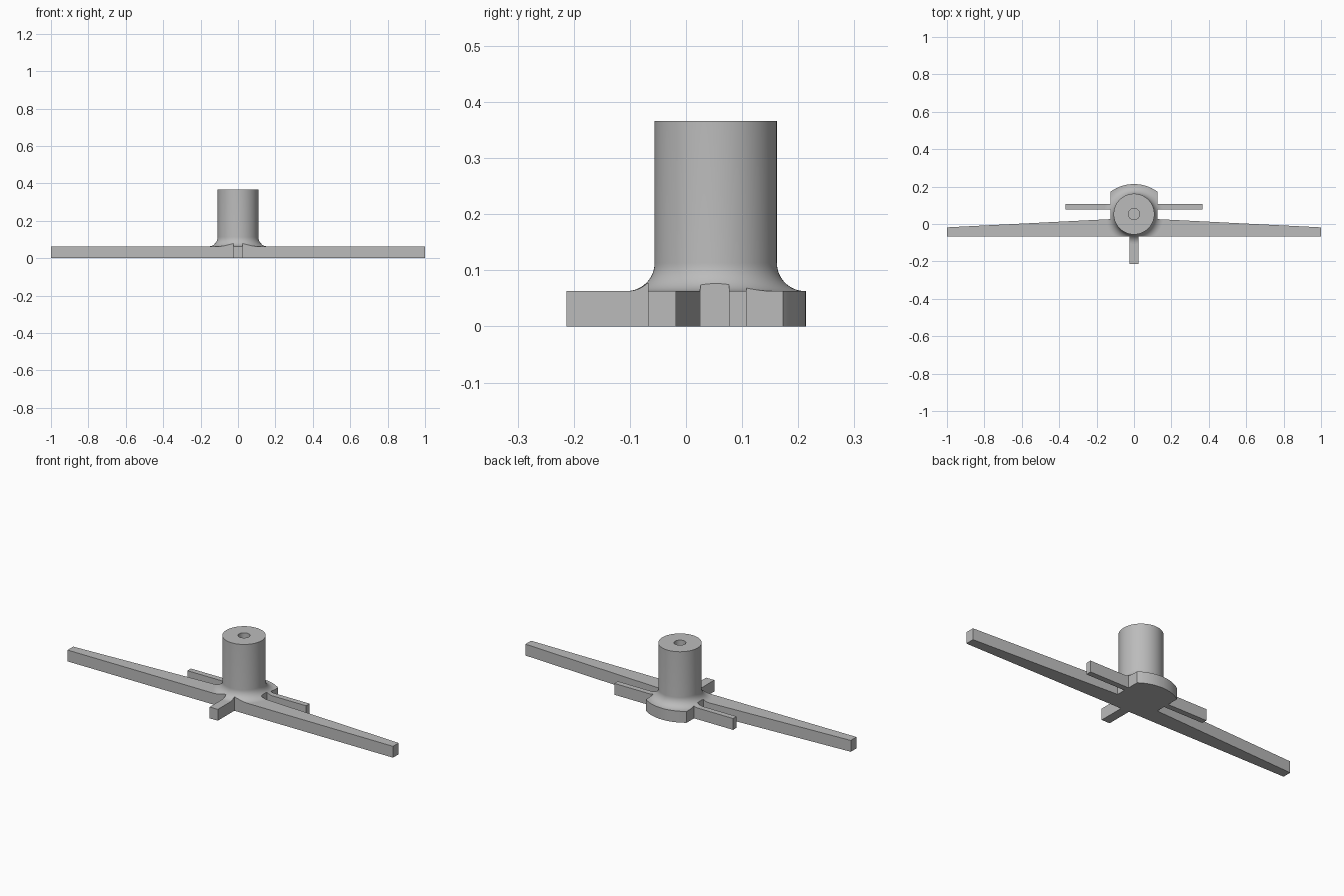
import bpy, bmesh, math

cube = bpy.data.objects.get("Cube")
if cube:
    bpy.data.objects.remove(cube, do_unlink=True)

AXIS_Y = 0.053      # post centre
PLATE = 0.063       # plate thickness
POST_R, POST_TOP = 0.109, 0.366
FILLET = 0.05
BORE_R, BORE_FLOOR = 0.03, 0.11
SIDE = 0.125        # flat hub sides
BACK_R = 0.2135     # rounded hub back

gray = bpy.data.materials.new("light_gray")
gray.use_nodes = True
color = (0.5, 0.5, 0.5, 1)
gray.diffuse_color = color
gray.node_tree.nodes["Principled BSDF"].inputs["Base Color"].default_value = color


def make_object(name, bm):
    bmesh.ops.recalc_face_normals(bm, faces=bm.faces)
    mesh = bpy.data.meshes.new(name)
    bm.to_mesh(mesh)
    bm.free()
    mesh.materials.append(gray)
    obj = bpy.data.objects.new(name, mesh)
    bpy.context.collection.objects.link(obj)
    return obj


# Post with a flared foot, turned from one profile that ends in a wide plate
profile = [(0, 0), (1.3, 0), (1.3, PLATE)]
for i in range(13):
    a = math.pi / 2 * i / 12
    profile.append((POST_R + FILLET * (1 - math.sin(a)),
                    PLATE + FILLET * (1 - math.cos(a))))
profile += [(POST_R, POST_TOP), (BORE_R, POST_TOP), (BORE_R, BORE_FLOOR), (0, BORE_FLOOR)]
bm = bmesh.new()
verts = [bm.verts.new((r, AXIS_Y, z)) for r, z in profile]
edges = [bm.edges.new(pair) for pair in zip(verts, verts[1:])]
bmesh.ops.spin(bm, geom=verts + edges, cent=(0, AXIS_Y, 0), axis=(0, 0, 1),
               angle=2 * math.pi, steps=96, use_merge=True)
bmesh.ops.remove_doubles(bm, verts=bm.verts, dist=1e-5)
body = make_object("post_and_arms", bm)

# Outline of hub, long arms, short arms and front tab; right half then mirrored
half = [(0.025, -0.213), (0.025, -0.068), (1, -0.068), (1, -0.018),
        (SIDE, 0.026), (SIDE, 0.077), (0.365, 0.077), (0.365, 0.108), (SIDE, 0.108)]
corner = math.asin(SIDE / BACK_R)
for i in range(12):
    a = corner * (1 - i / 12)
    half.append((BACK_R * math.sin(a), BACK_R * math.cos(a)))
outline = half + [(0, BACK_R)] + [(-x, y) for x, y in reversed(half)]
bm = bmesh.new()
face = bm.faces.new([bm.verts.new((x, y, -0.1)) for x, y in outline])
new = bmesh.ops.extrude_face_region(bm, geom=[face])["geom"]
bmesh.ops.translate(bm, vec=(0, 0, 0.6),
                    verts=[v for v in new if isinstance(v, bmesh.types.BMVert)])
cutter = make_object("outline_cutter", bm)
cutter.hide_render = True

# Trim the turned shape to the outline
trim = body.modifiers.new("trim", "BOOLEAN")
trim.operation = "INTERSECT"
trim.solver = "EXACT"
trim.object = cutter
bpy.ops.object.select_all(action="DESELECT")
body.select_set(True)
bpy.context.view_layer.objects.active = body
bpy.ops.object.modifier_apply(modifier="trim")
bpy.data.objects.remove(cutter, do_unlink=True)

# Smooth round surfaces, crisp horizontal faces
bpy.ops.object.shade_smooth_by_angle(angle=math.radians(25))
for p in body.data.polygons:
    if abs(p.normal.z) > 0.999:
        p.use_smooth = False
